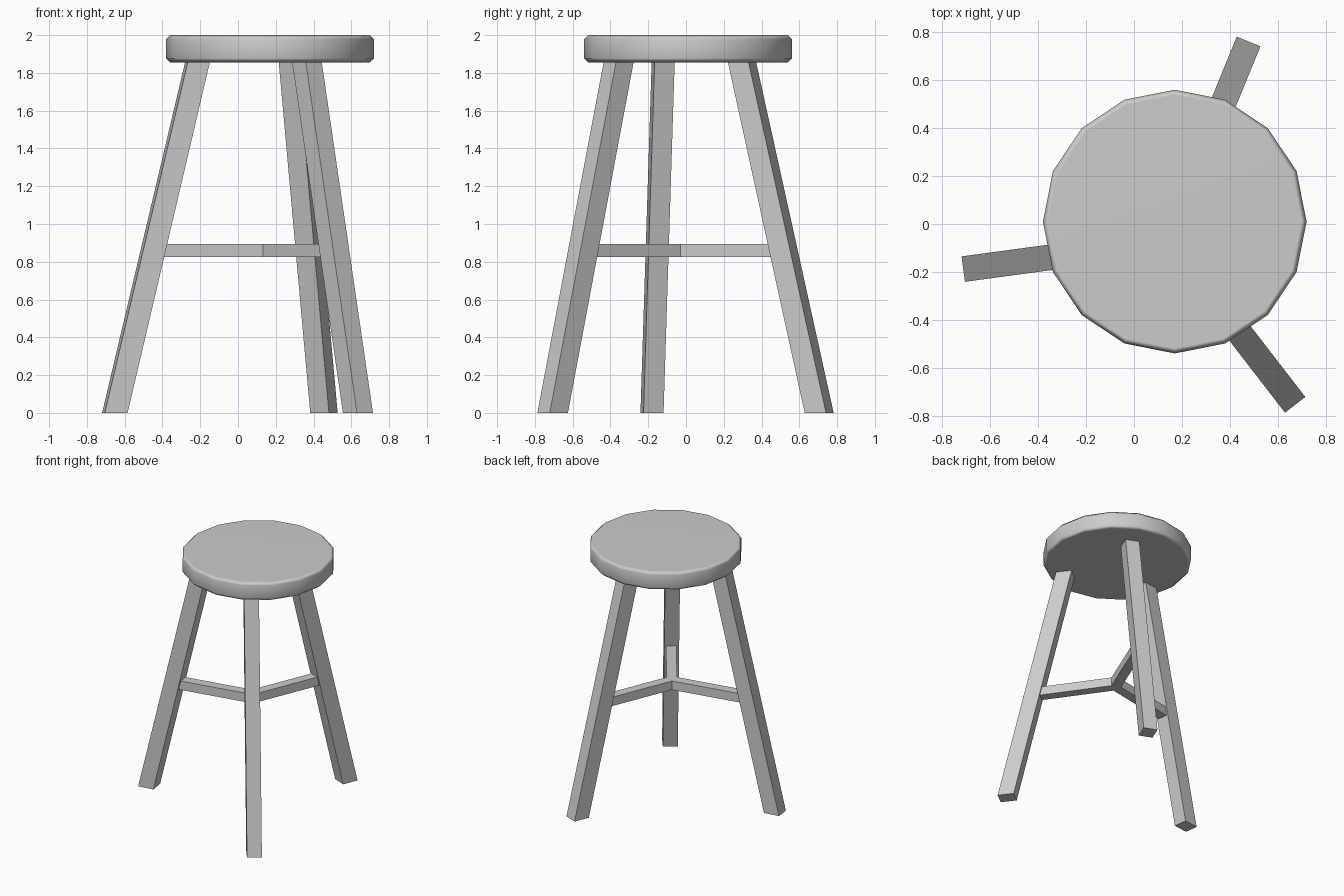
import bpy, bmesh
from math import cos, sin, pi, radians, atan2
from mathutils import Vector

if "Cube" in bpy.data.objects:
    bpy.data.objects.remove(bpy.data.objects["Cube"])

SEAT_BOTTOM = 1.855


def make_object(name, bm):
    bmesh.ops.recalc_face_normals(bm, faces=bm.faces)
    mesh = bpy.data.meshes.new(name)
    bm.to_mesh(mesh)
    bm.free()
    obj = bpy.data.objects.new(name, mesh)
    bpy.context.collection.objects.link(obj)
    return obj


def loft(name, rings):
    """Closed solid through a list of rings with equal point counts."""
    bm = bmesh.new()
    loops = [[bm.verts.new(p) for p in ring] for ring in rings]
    n = len(loops[0])
    for a, b in zip(loops, loops[1:]):
        for i in range(n):
            j = (i + 1) % n
            bm.faces.new((a[i], a[j], b[j], b[i]))
    bm.faces.new(loops[0][::-1])
    bm.faces.new(loops[-1])
    return make_object(name, bm)


def rect(centre, angle, length, width):
    """Horizontal rectangle, its length pointing along angle."""
    u = Vector((cos(angle), sin(angle), 0)) * length / 2
    v = Vector((-sin(angle), cos(angle), 0)) * width / 2
    c = Vector(centre)
    return [c - u - v, c + u - v, c + u + v, c - u + v]


# Seat: 16-sided disc with chamfered rims
profile = [(0.528, SEAT_BOTTOM), (0.55, 1.877), (0.55, 1.978), (0.528, 2.0)]
seat = loft("seat", [[(0.17 + r * cos(i * pi / 8), 0.01 + r * sin(i * pi / 8), z)
                      for i in range(16)] for r, z in profile])
bpy.context.view_layer.objects.active = seat
seat.select_set(True)
bpy.ops.object.shade_smooth_by_angle(angle=radians(50))
weighted = seat.modifiers.new("weighted_normals", 'WEIGHTED_NORMAL')
weighted.keep_sharp = True

# Splayed legs and the three-armed stretcher between them
legs = {
    "left": (187.7, (-0.652, -0.18)),
    "back": (67.7, (0.455, 0.705)),
    "front": (-52.3, (0.635, -0.706)),
}
hub = Vector((0.15, -0.035, 0))
for side, (degrees, foot) in legs.items():
    angle = radians(degrees)
    foot = Vector((*foot, 0))
    lean = Vector((-cos(angle) * 0.441, -sin(angle) * 0.441, SEAT_BOTTOM))
    loft(side + "_leg", [rect(foot, angle, 0.122, 0.107),
                         rect(foot + lean * 1.004, angle, 0.118, 0.107)])

    joint = foot + lean * (0.86 / SEAT_BOTTOM)
    arm = Vector((joint.x - hub.x, joint.y - hub.y, 0))
    middle = hub + arm / 2
    loft(side + "_stretcher", [rect((middle.x, middle.y, z), atan2(arm.y, arm.x), arm.length, 0.075)
                               for z in (0.825, 0.895)])
